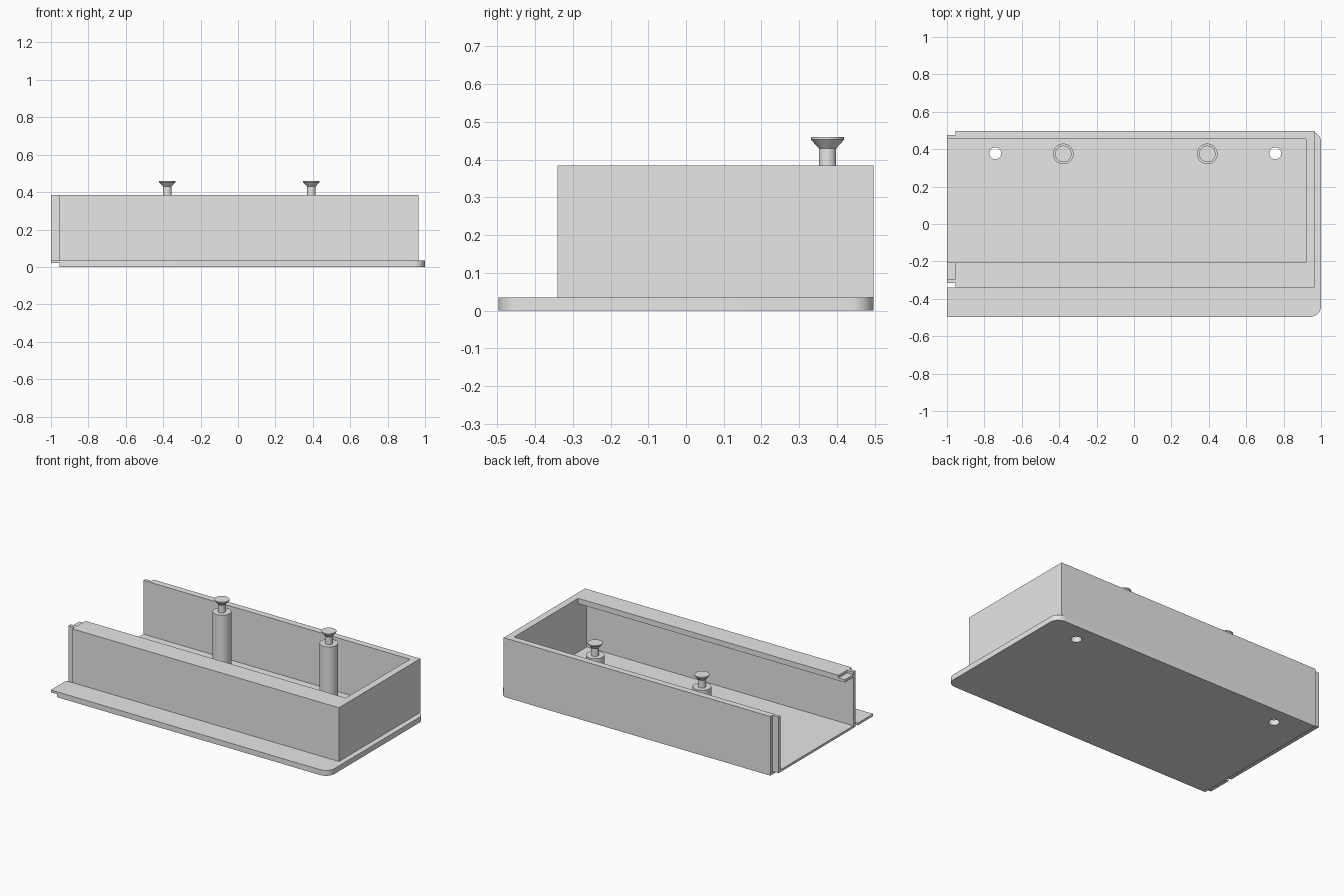
import bpy, bmesh, math

if "Cube" in bpy.data.objects:
    bpy.data.objects.remove(bpy.data.objects["Cube"])

grey = bpy.data.materials.new("light_grey")
grey.diffuse_color = (0.8, 0.8, 0.8, 1)
grey.use_nodes = True
grey.node_tree.nodes["Principled BSDF"].inputs["Base Color"].default_value = grey.diffuse_color


def finish(name, bm):
    bmesh.ops.recalc_face_normals(bm, faces=bm.faces)
    mesh = bpy.data.meshes.new(name)
    bm.to_mesh(mesh)
    bm.free()
    mesh.materials.append(grey)
    ob = bpy.data.objects.new(name, mesh)
    bpy.context.collection.objects.link(ob)
    return ob


def prism(name, outline, z0, z1):
    """Extrude a plan outline from z0 to z1."""
    bm = bmesh.new()
    face = bm.faces.new([bm.verts.new((x, y, z0)) for x, y in outline])
    top = bmesh.ops.extrude_face_region(bm, geom=[face])["geom"]
    bmesh.ops.translate(bm, vec=(0, 0, z1 - z0),
                        verts=[v for v in top if isinstance(v, bmesh.types.BMVert)])
    return finish(name, bm)


def lathe(name, profile, x, y, n=32):
    """Stack rings of (radius, z) into a capped turned solid."""
    bm = bmesh.new()
    rings = [[bm.verts.new((x + r * math.cos(i * math.tau / n),
                            y + r * math.sin(i * math.tau / n), z))
              for i in range(n)] for r, z in profile]
    for a, b in zip(rings, rings[1:]):
        for i in range(n):
            j = (i + 1) % n
            bm.faces.new((a[i], a[j], b[j], b[i]))
    bm.faces.new(rings[0])
    bm.faces.new(rings[-1])
    return finish(name, bm)


def smooth(ob):
    bpy.ops.object.select_all(action='DESELECT')
    ob.select_set(True)
    bpy.context.view_layer.objects.active = ob
    bpy.ops.object.shade_smooth_by_angle(angle=math.radians(30))


def arc(cx, cy, r, start):
    return [(cx + r * math.cos(math.radians(start + a)),
             cy + r * math.sin(math.radians(start + a))) for a in range(0, 91, 9)]


# Key plan positions
END, JOINT = -1.0, -0.955          # tongue tip and shoulder of the joint
FRONT, BACK = -0.497, 0.497        # plate edges
WALL, INNER, LIP = -0.34, -0.293, -0.205
FLOOR, TOP = 0.035, 0.385
R = 0.06

# Base plate: plain lower layer, upper layer with joint tongues
right_side = arc(1 - R, FRONT + R, R, -90) + arc(1 - R, BACK - R, R, 0)
lower = prism("base_lower", [(JOINT, FRONT)] + right_side + [(JOINT, BACK)], 0, 0.02)
upper = prism("base_upper", [(END, FRONT)] + right_side + [
    (JOINT, BACK), (JOINT, 0.476), (END, 0.476), (END, -0.316),
    (JOINT, -0.316), (JOINT, WALL), (END, WALL)], 0.02, FLOOR)

# Screw holes through the plate
for i, x in enumerate((-0.742, 0.755)):
    cutter = lathe(f"hole_cutter_{i}", [(0.032, -0.1), (0.032, 0.1)], x, 0.378)
    cutter.hide_render = True
    cutter.hide_set(True)
    for plate in (lower, upper):
        mod = plate.modifiers.new("hole", 'BOOLEAN')
        mod.operation = 'DIFFERENCE'
        mod.solver = 'EXACT'
        mod.object = cutter
for plate in (lower, upper):
    smooth(plate)

# U-shaped walls with half-thickness tongues at the open end
prism("walls", [
    (JOINT, WALL), (0.965, WALL), (0.965, BACK), (JOINT, BACK),
    (JOINT, 0.476), (END, 0.476), (END, 0.455), (0.92, 0.455),
    (0.92, INNER), (END, INNER), (END, -0.316), (JOINT, -0.316)], FLOOR, TOP)

# Inward lip along the top of the front wall, with its lower tongue
prism("front_lip", [(JOINT, INNER), (0.92, INNER), (0.92, LIP), (JOINT, LIP)], 0.35, TOP)
prism("lip_tongue", [(END, INNER), (JOINT, INNER), (JOINT, LIP), (END, LIP)], 0.35, 0.368)

# Hanging posts with flared heads
for side, x in (("left", -0.378), ("right", 0.392)):
    smooth(lathe(f"post_{side}", [
        (0.055, FLOOR), (0.055, 0.38), (0.023, 0.38), (0.023, 0.43),
        (0.044, 0.453), (0.044, 0.46)], x, 0.375))
